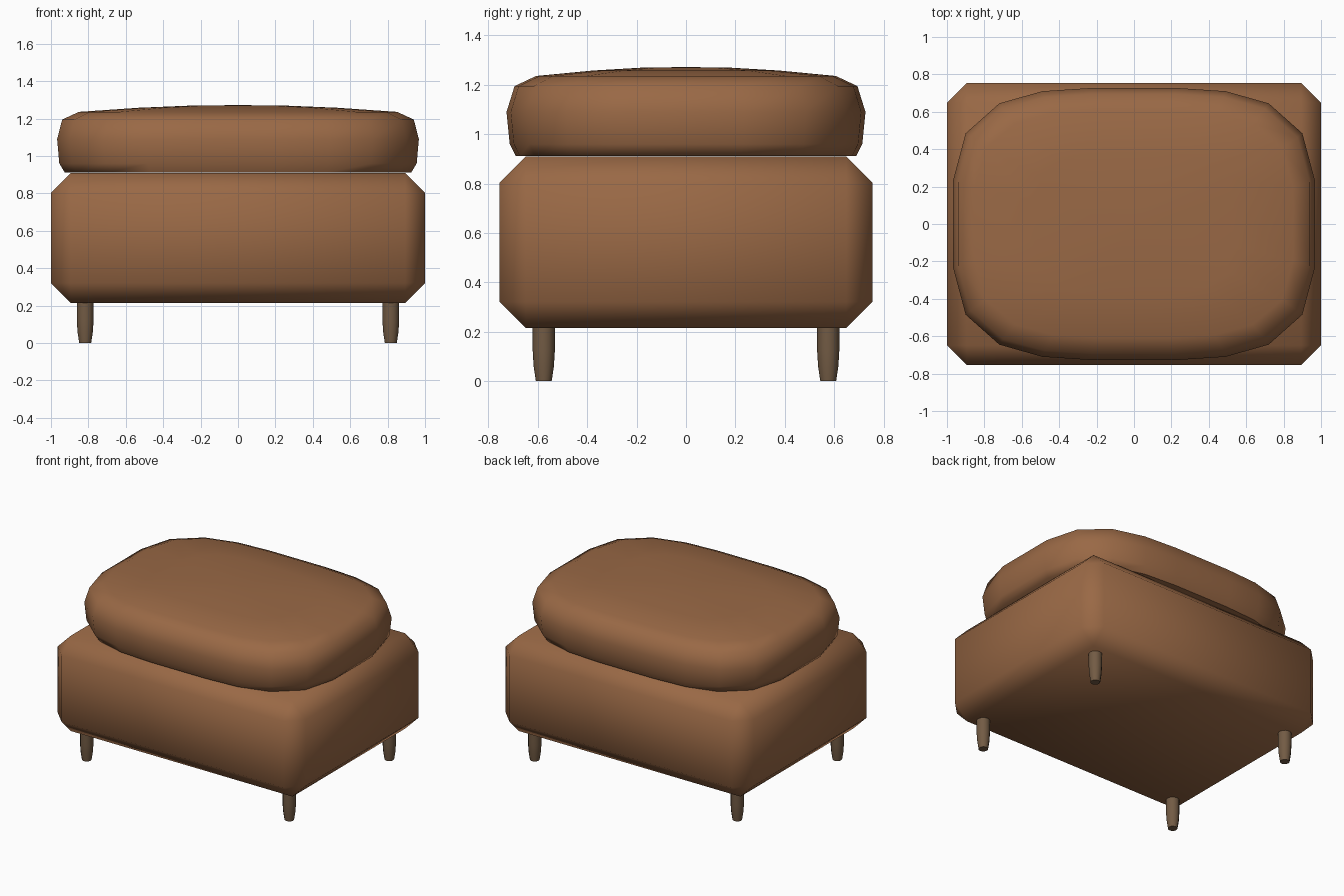
import bpy, bmesh, math

if "Cube" in bpy.data.objects:
    bpy.data.objects.remove(bpy.data.objects["Cube"])


def material(name, color):
    m = bpy.data.materials.new(name)
    m.diffuse_color = color
    m.use_nodes = True
    m.node_tree.nodes["Principled BSDF"].inputs["Base Color"].default_value = m.diffuse_color
    return m


leather = material("brown_leather", (0.32, 0.14, 0.06, 1))
wood = material("dark_wood", (0.17, 0.105, 0.058, 1))


def make_object(name, bm, mat, smooth_angle):
    bmesh.ops.recalc_face_normals(bm, faces=bm.faces)
    mesh = bpy.data.meshes.new(name)
    bm.to_mesh(mesh)
    bm.free()
    mesh.materials.append(mat)
    ob = bpy.data.objects.new(name, mesh)
    bpy.context.collection.objects.link(ob)
    bpy.ops.object.select_all(action='DESELECT')
    bpy.context.view_layer.objects.active = ob
    ob.select_set(True)
    bpy.ops.object.shade_smooth_by_angle(angle=math.radians(smooth_angle))
    return ob


def loft(rings, cap_top=None):
    """Skin a stack of equal-length rings; cap_top is an optional centre point."""
    bm = bmesh.new()
    vs = [[bm.verts.new(p) for p in ring] for ring in rings]
    n = len(vs[0])
    for a, b in zip(vs, vs[1:]):
        for i in range(n):
            j = (i + 1) % n
            bm.faces.new((a[i], a[j], b[j], b[i]))
    bm.faces.new(vs[0][::-1])
    if cap_top:
        c = bm.verts.new(cap_top)
        for i in range(n):
            bm.faces.new((vs[-1][i], vs[-1][(i + 1) % n], c))
    else:
        bm.faces.new(vs[-1])
    return bm


# Base: chamfered block, softly shaded
bm = bmesh.new()
bmesh.ops.create_cube(bm, size=1)
for v in bm.verts:
    v.co = (v.co.x * 2.0, v.co.y * 1.51, 0.5625 + v.co.z * 0.695)
bmesh.ops.bevel(bm, geom=bm.edges[:], offset=0.106, segments=1, affect='EDGES')
make_object("base", bm, leather, 60)

# Cushion: rounded outline (one quadrant, mirrored), pillow profile
quad = [(0.967, 0.235), (0.9, 0.485), (0.72, 0.645), (0.49, 0.71), (0.23, 0.727)]
half = quad + [(-x, y) for x, y in reversed(quad)]
outline = half + [(-x, -y) for x, y in half]
profile = [  # x scale, y scale, z
    (0.957, 0.948, 0.911),
    (0.988, 0.982, 0.96),
    (1.0, 1.0, 1.09),
    (0.972, 0.955, 1.195),
    (0.88, 0.835, 1.236),
    (0.55, 0.52, 1.258),
    (0.25, 0.24, 1.27),
]
rings = [[(x * sx, y * sy, z) for x, y in outline] for sx, sy, z in profile]
make_object("cushion", loft(rings, (0, 0, 1.272)), leather, 60)

# Legs: short tapered round feet
leg_profile = [(0.032, 0.0), (0.041, 0.06), (0.045, 0.125), (0.045, 0.24)]
SIDES = 12
for xs, xn in ((-1, "left"), (1, "right")):
    for ys, yn in ((-1, "front"), (1, "back")):
        rings = [[(xs * 0.817 + r * math.cos(2 * math.pi * i / SIDES),
                   ys * 0.576 + r * math.sin(2 * math.pi * i / SIDES), z)
                  for i in range(SIDES)] for r, z in leg_profile]
        make_object(f"{yn}_{xn}_leg", loft(rings), wood, 40)
